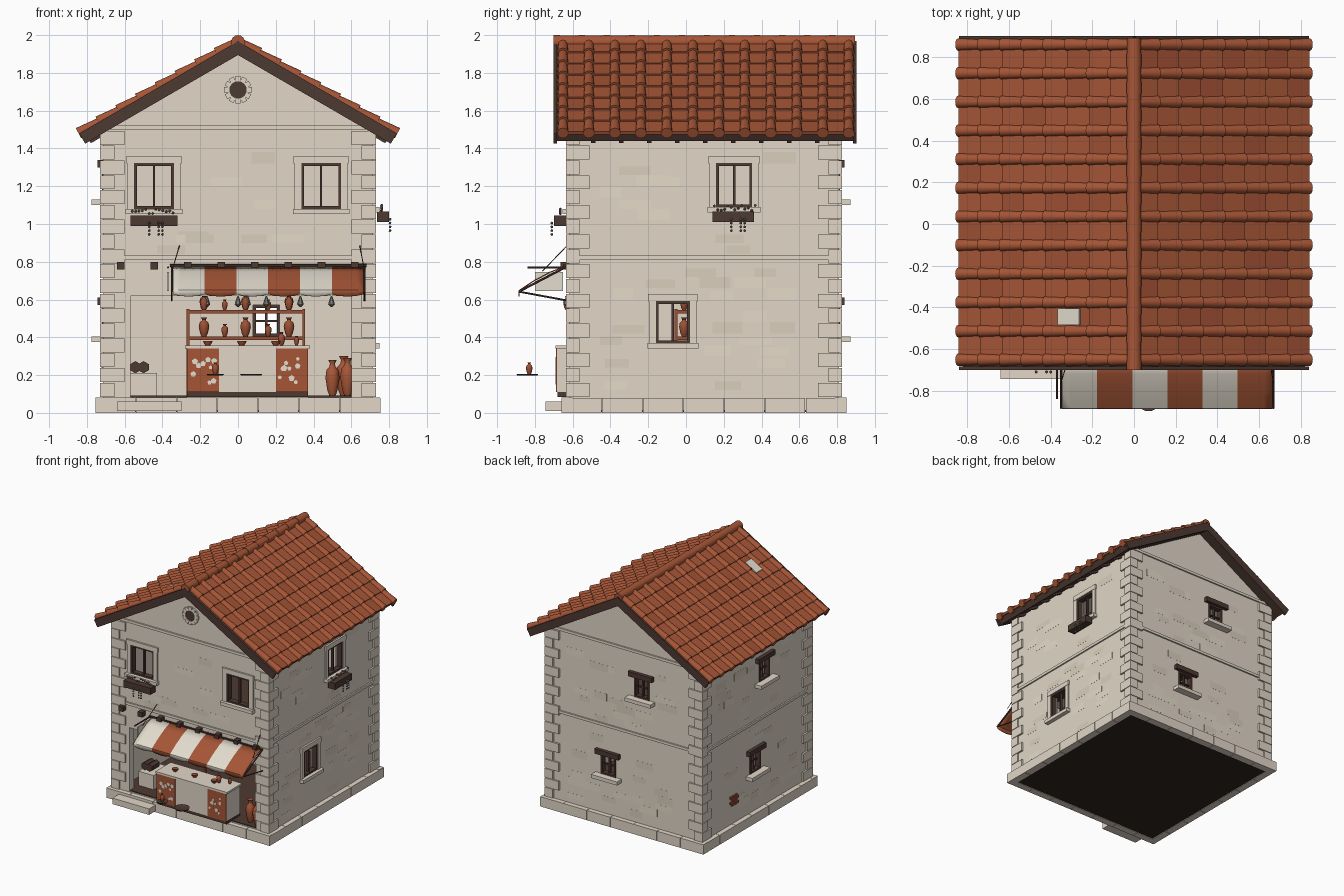
import bpy, bmesh, math, random
from mathutils import Matrix, Vector

random.seed(4)
if "Cube" in bpy.data.objects:
    bpy.data.objects.remove(bpy.data.objects["Cube"])

def material(name, r, g, b):
    m = bpy.data.materials.new(name)
    m.use_nodes = True
    m.diffuse_color = (r, g, b, 1)
    m.node_tree.nodes["Principled BSDF"].inputs["Base Color"].default_value = (r, g, b, 1)
    return m

STONE = material("plaster stone", .76, .68, .575)
PATCH = material("pale stone", .79, .71, .59)
SHADE = material("worn stone", .70, .62, .51)
TILE = material("terracotta", .38, .092, .037)
CLAY = material("dark terracotta", .34, .08, .033)
WOOD = material("dark wood", .075, .041, .032)
CREAM = material("cream cloth", .77, .72, .62)
LEAF = material("grey leaf", .19, .19, .165)
BASE = material("underside", .03, .018, .014)

# ---- helpers ----
def finish(bm, name, mats, smooth=False):
    bmesh.ops.recalc_face_normals(bm, faces=bm.faces)
    me = bpy.data.meshes.new(name)
    bm.to_mesh(me)
    bm.free()
    for m in mats:
        me.materials.append(m)
    ob = bpy.data.objects.new(name, me)
    bpy.context.collection.objects.link(ob)
    if smooth:
        bpy.ops.object.select_all(action='DESELECT')
        ob.select_set(True)
        bpy.context.view_layer.objects.active = ob
        bpy.ops.object.shade_smooth_by_angle(angle=math.radians(40))
    return ob

def add_box(bm, b, mat=0, mtx=Matrix()):
    x0, x1, y0, y1, z0, z1 = b
    m = mtx @ Matrix.Translation(((x0+x1)/2, (y0+y1)/2, (z0+z1)/2)) @ Matrix.Diagonal((x1-x0, y1-y0, z1-z0, 1))
    for v in bmesh.ops.create_cube(bm, size=1, matrix=m)["verts"]:
        for f in v.link_faces:
            f.material_index = mat

def boxes(name, items, *mats):
    bm = bmesh.new()
    for i, b in enumerate(items):
        add_box(bm, b, i % len(mats))
    return finish(bm, name, mats)

def lathe(name, profile, spots, mat, n=10):
    """Revolved pots; spots are (x, y, z, height)."""
    bm = bmesh.new()
    for x, y, z, h in spots:
        rings = [[bm.verts.new((x + r*h*math.cos(k*math.tau/n), y + r*h*math.sin(k*math.tau/n), z + t*h))
                  for k in range(n)] for r, t in profile]
        for a, b in zip(rings, rings[1:]):
            for k in range(n):
                bm.faces.new((a[k], a[(k+1) % n], b[(k+1) % n], b[k]))
        bm.faces.new(rings[0])
        bm.faces.new(rings[-1])
    return finish(bm, name, [mat], True)

def rod(bm, a, b, r):
    a, b = Vector(a), Vector(b)
    m = Matrix.Translation((a+b)/2) @ (b-a).to_track_quat('Z', 'Y').to_matrix().to_4x4()
    bmesh.ops.create_cone(bm, cap_ends=True, segments=6, radius1=r, radius2=r, depth=(b-a).length, matrix=m)

W, Y0, Y1 = .715, -.62, .81

def on(side, u0, u1, d0, d1, z0, z1):
    """Box on a wall: u along it, d outwards from it."""
    return {"front": (u0, u1, Y0-d1, Y0-d0, z0, z1), "back": (u0, u1, Y1+d0, Y1+d1, z0, z1),
            "left": (W+d0, W+d1, u0, u1, z0, z1), "right": (-W-d1, -W-d0, u0, u1, z0, z1)}[side]

# ---- walls: gabled shell with rooms and openings cut ----
WINDOWS = [("front", -.55, -.34, 1.08, 1.32, True), ("front", .335, .545, 1.08, 1.32, True),
           ("left", .16, .35, 1.09, 1.32, True), ("left", -.16, .02, .37, .59, True),
           ("back", -.23, -.09, 1.13, 1.3, False), ("back", .08, .22, .405, .57, False),
           ("right", -.08, .06, 1.13, 1.3, False), ("right", .04, .18, .405, .57, False)]
SHOP = ("front", -.57, .6, .085, .62)
bm = bmesh.new()
outline = [(-W, .012), (W, .012), (W, 1.48), (0, 1.9), (-W, 1.48)]
face = bm.faces.new([bm.verts.new((x, Y0, z)) for x, z in outline])
new = bmesh.ops.extrude_face_region(bm, geom=[face])["geom"]
bmesh.ops.translate(bm, vec=(0, Y1-Y0, 0), verts=[v for v in new if isinstance(v, bmesh.types.BMVert)])
walls = finish(bm, "walls", [STONE])
cuts = [(-.655, .655, -.56, .75, .085, .8), (-.655, .655, -.56, .75, .83, 1.46), on("front", *SHOP[1:3], -.1, .1, *SHOP[3:])]
cuts += [on(s, a, b, -.1, .1, c, d) for s, a, b, c, d, _ in WINDOWS]
helpers = []
for c in cuts:
    cutter = boxes("cutter", [c], STONE)
    cutter.hide_render = True
    mod = walls.modifiers.new("cut", 'BOOLEAN')
    mod.object, mod.solver = cutter, 'EXACT'
    helpers.append(cutter)
cut_mesh = bpy.data.meshes.new_from_object(walls.evaluated_get(bpy.context.evaluated_depsgraph_get()))
walls.modifiers.clear()
walls.data = cut_mesh
for c in helpers:
    bpy.data.objects.remove(c)

# ---- worn plaster patches ----
patches = []
for side in ("front", "back", "left", "right"):
    mid = 0 if side in ("front", "back") else .095
    for _ in range(40):
        u, z = mid + random.uniform(-.56, .4), random.choice([.12+.06*k for k in range(21)])
        w, h = random.uniform(.1, .18), random.choice((.045, .06))
        clear = all(s != side or u > b+.05 or u+w < a-.05 or z > d+.05 or z+h < c-.1
                    for s, a, b, c, d in [q[:5] for q in WINDOWS] + [SHOP])
        if clear and not .73 < z < .84 and z < 1.4:
            patches.append(on(side, u, u+w, -.002, random.uniform(.0004, .0009), z, z+h))
boxes("wall_patches", patches, PATCH, SHADE)

# ---- plinth, quoins, string courses, floors ----
blocks = []
for k in range(7):
    a, b = -.755 + k*1.51/7, -.755 + (k+1)*1.51/7 - .003
    blocks += [(a, b, -.66, -.6, 0, .082), (a, b, .79, .85, 0, .082)]
    blocks += [(x, x+.06, .095+a, .095+b, 0, .08) for x in (-.755, .695)]
boxes("plinth", blocks, STONE)
boxes("underside", [(-.705, .705, -.61, .8, .004, .03)], BASE)
quoins = []
for i in range(18):
    z = .085 + i*.0785
    lx, ly = (.13, .07) if i % 2 else (.075, .125)
    for sx in (-1, 1):
        xs = sorted((sx*(W+.015), sx*(W+.015-lx)))
        quoins += [(*xs, Y0-.015, Y0-.015+ly, z, z+.074), (*xs, Y1+.015-ly, Y1+.015, z, z+.074)]
boxes("quoins", quoins, STONE)
courses = [on(s, -.73, .73, -.01, .012, z, z+.022) for s in ("front", "back") for z in (.81, 1.5)]
courses += [on(s, -.63, .82, -.01, .012, .81, .832) for s in ("left", "right")]
boxes("string_courses", courses, STONE)
boxes("floors", [(-.66, .66, -.61, .76, .06, .092), (-.66, .66, -.565, .76, .825, .838)], WOOD)
boxes("door_step", [(-.64, -.3, -.745, -.64, .01, .06)], STONE)
boxes("ceiling_beams", [(x-.02, x+.02, -.665, .78, .76, .8) for x in [-.62+.177*k for k in range(8)]], WOOD)

# ---- windows ----
stone, wood = [], []
for s, a, b, c, d, dressed in WINDOWS:
    m = (a+b)/2
    if dressed:
        stone += [on(s, a-.035, a, -.03, .012, c, d), on(s, b, b+.035, -.03, .012, c, d),
                  on(s, a-.04, b+.04, -.03, .015, d, d+.04), on(s, a-.045, b+.045, -.03, .035, c-.028, c)]
    else:
        stone.append(on(s, a-.05, b+.05, -.02, .06, c-.03, c))
        wood += [on(s, a-.04, b+.04, -.02, .03, d, d+.04), on(s, a, b, -.03, -.015, (c+d)/2-.005, (c+d)/2+.005)]
    wood += [on(s, a, a+.014, -.04, .005, c, d), on(s, b-.014, b, -.04, .005, c, d), on(s, m-.006, m+.006, -.03, -.01, c, d),
             on(s, a, b, -.04, .005, d-.014, d), on(s, a, b, -.04, .005, c, c+.014)]
boxes("window_stone", stone, STONE)
boxes("window_frames", wood, WOOD)

# ---- flower boxes ----
boxes("flower_boxes", [on("front", -.57, -.32, .015, .08, .99, 1.045), on("left", .14, .36, .02, .085, 1.01, 1.065)], WOOD)
leaves, blooms = bmesh.new(), bmesh.new()
for s, u0, z0 in (("front", -.56, 1.045), ("left", .15, 1.065)):
    spots = [(u0+.018*k, .045, z0+random.uniform(.005, .035)) for k in range(13)]
    spots += [(u0+u, .09, z0-.04-.02*k) for u in (.09, .14, .16) for k in range(4)]
    for k, (u, d, z) in enumerate(spots):
        b = on(s, u, u, d, d, z, z)
        bmesh.ops.create_icosphere(blooms if k % 3 == 1 and k < 13 else leaves, subdivisions=1, radius=.008, matrix=Matrix.Translation((b[0], b[2], z)))
finish(leaves, "trailing_leaves", [LEAF])
finish(blooms, "flowers", [TILE])

# ---- round gable vent and brick patch ----
bm = bmesh.new()
turn = Matrix.Translation((0, Y0, 1.71)) @ Matrix.Rotation(math.pi/2, 4, 'X')
bmesh.ops.create_cone(bm, cap_ends=True, segments=20, radius1=.045, radius2=.045, depth=.012, matrix=turn)
finish(bm, "gable_vent", [WOOD])
bm = bmesh.new()
for k in range(12):
    add_box(bm, (.043, .073, -.014, .014, -.01, .014), 0, turn @ Matrix.Rotation(k*math.tau/12, 4, 'Z'))
finish(bm, "vent_stones", [STONE])
boxes("brick_patch", [on("right", .33+.02*(r % 2)+.05*k, .375+.02*(r % 2)+.05*k, 0, .008, .23+.022*r, .248+.022*r)
                      for r in range(4) for k in range(2)], TILE)

# ---- roof: deck, bargeboards, rafter tails and tile courses on each slope ----
ang = math.atan(.58)
deck, pans, barrels = bmesh.new(), bmesh.new(), bmesh.new()
step, rows = .965/8, [-.652+.1376*k for k in range(12)]
for sx in (-1, 1):
    slope = Matrix(((sx*math.cos(ang), 0, sx*math.sin(ang), 0), (0, 1, 0, 0),
                    (-math.sin(ang), 0, math.cos(ang), 1.958), (0, 0, 0, 1)))
    add_box(deck, (-.01, .95, -.69, .89, -.05, 0), 0, slope)
    for y in (-.702, .884):
        add_box(deck, (-.01, .967, y, y+.018, -.055, .008), 0, slope)
    for k in range(9):
        add_box(deck, (.82, .94, -.502+.148*k, -.478+.148*k, -.068, -.04), 0, slope)
    for i in range(8):
        for k, y in enumerate(rows):
            s = i*step
            lie = slope @ Matrix.Translation((s+step/2, y, .008)) @ Matrix.Rotation(math.pi/2-.05, 4, 'Y')
            bmesh.ops.create_cone(barrels, cap_ends=True, segments=12, radius1=.024, radius2=.03, depth=step+.01, matrix=lie)
            if k < 11:
                tilt = slope @ Matrix.Translation((s, y, 0)) @ Matrix.Rotation(-.07, 4, 'Y')
                add_box(pans, (0, step, 0, .1376, -.008, .01), int(random.random() < .3), tilt)
    if sx < 0:
        bm = bmesh.new()
        add_box(bm, (.29, .41, -.485, -.405, .005, .026), 0, slope)
        finish(bm, "pale_roof_tile", [CREAM])
finish(deck, "roof_deck", [WOOD])
finish(pans, "pan_tiles", [TILE, CLAY])
finish(barrels, "barrel_tiles", [TILE], True)
bm = bmesh.new()
for k in range(12):
    lie = Matrix.Translation((0, -.632+.1325*k, 1.963)) @ Matrix.Rotation(math.pi/2, 4, 'X')
    bmesh.ops.create_cone(bm, cap_ends=True, segments=14, radius1=.034, radius2=.037, depth=.137, matrix=lie)
finish(bm, "ridge_tiles", [TILE], True)

# ---- striped awning with scalloped edge ----
bm = bmesh.new()
drop = [(-.64, .778), (-.72, .748), (-.81, .7), (-.885, .65)]
grid = []
for i in range(25):
    x = -.345 + i*1.01/24
    grid.append([bm.verts.new((x, y, z)) for y, z in drop + [(-.888, .628-.012*abs(math.sin(i*math.pi/4)))]])
for i, (a, b) in enumerate(zip(grid, grid[1:])):
    for j in range(4):
        bm.faces.new((a[j], b[j], b[j+1], a[j+1])).material_index = (i//4) % 2
finish(bm, "awning", [CREAM, TILE], True).modifiers.new("thickness", 'SOLIDIFY').thickness = .006
bm = bmesh.new()
for x, top in ((-.35, -.31), (.67, .645)):
    rod(bm, (x, -.64, .77), (x, -.885, .642), .006)
    rod(bm, (x, -.885, .642), (x, -.63, .595), .005)
    rod(bm, (x, -.76, .75), (top, -.63, .885), .0025)
rod(bm, (-.36, -.645, .78), (.68, -.645, .78), .008)
rod(bm, (-.37, -.84, .77), (-.37, -.62, .77), .006)
finish(bm, "awning_frame_and_bracket", [WOOD])
boxes("hanging_board", [(-.375, -.365, -.8, -.65, .645, .745)], CREAM)

# ---- counter ----
boxes("counter_body", [(-.27, .37, -.683, -.5, .11, .345), (-.28, .38, -.69, -.49, .342, .358)], STONE)
boxes("counter_panels", [(-.27, -.1, -.688, -.682, .11, .342), (.2, .37, -.688, -.682, .11, .342)], TILE)
boxes("counter_base", [(-.27, .37, -.68, -.5, .085, .112)], WOOD)
bm = bmesh.new()
for k in range(18):
    x = random.uniform(-.25, -.12) if k % 2 else random.uniform(.22, .35)
    m = Matrix.Translation((x, -.688, random.uniform(.14, .32))) @ Matrix.Rotation(math.pi/2, 4, 'X')
    r = random.uniform(.01, .018)
    bmesh.ops.create_cone(bm, cap_ends=True, segments=5, radius1=r, radius2=r, depth=.005, matrix=m)
finish(bm, "chipped_plaster", [CREAM])
lathe("counter_bowls", [(.5, 0), (.9, .6), (1, 1), (.8, .9)], [(x, -.6, .356, .025) for x in (-.16, .02, .2)], CLAY)
lathe("front_trays", [(.9, 0), (1, .15), (.95, .12)], [(.07, -.84, .198, .06), (-.12, -.83, .198, .045)], WOOD, 14)

# ---- shelves, bench and pottery ----
boxes("shelves", [(-.27, .35, -.06, .04, z, z+.018) for z in (.387, .527)] +
      [(x, x+.014, y, y+.014, .09, .55) for x in (-.272, .342) for y in (-.06, .03)], CLAY)
boxes("bench", [(-.57, -.43, -.5, -.3, .09, .21)], STONE)
bm = bmesh.new()
for x in (-.543, -.5):
    rod(bm, (x, -.46, .242), (x, -.36, .242), .032)
finish(bm, "small_casks", [WOOD])
JAR = [(.12, 0), (.2, .15), (.28, .5), (.24, .72), (.12, .82), (.1, .9), (.17, 1), (.1, .98)]
XS = (-.18, -.07, .04, .16, .27)
pots = [(x, -.01, z, h if k % 2 == 0 else h*.65) for z, h in ((.405, .1), (.545, .085)) for k, x in enumerate(XS)]
pots += [(-.12, -.83, .203, .065), (.23, -.58, .358, .07), (.31, -.55, .358, .05)]
pots += [(x, -.63, .545, .075) for x in XS[::2]]
lathe("jars", JAR, pots, CLAY)
lathe("storage_jars", [(r*.7, t) for r, t in JAR], [(.5, -.55, .09, .19), (.56, -.5, .09, .21), (.58, -.57, .09, .2)], TILE, 12)
lathe("hanging_bundles", [(.05, 0), (.3, .25), (.2, .6), (.05, 1)], [(x, -.63, .56, .06) for x in (-.165, 0, .05, .15, .33, .495)], LEAF, 6)
